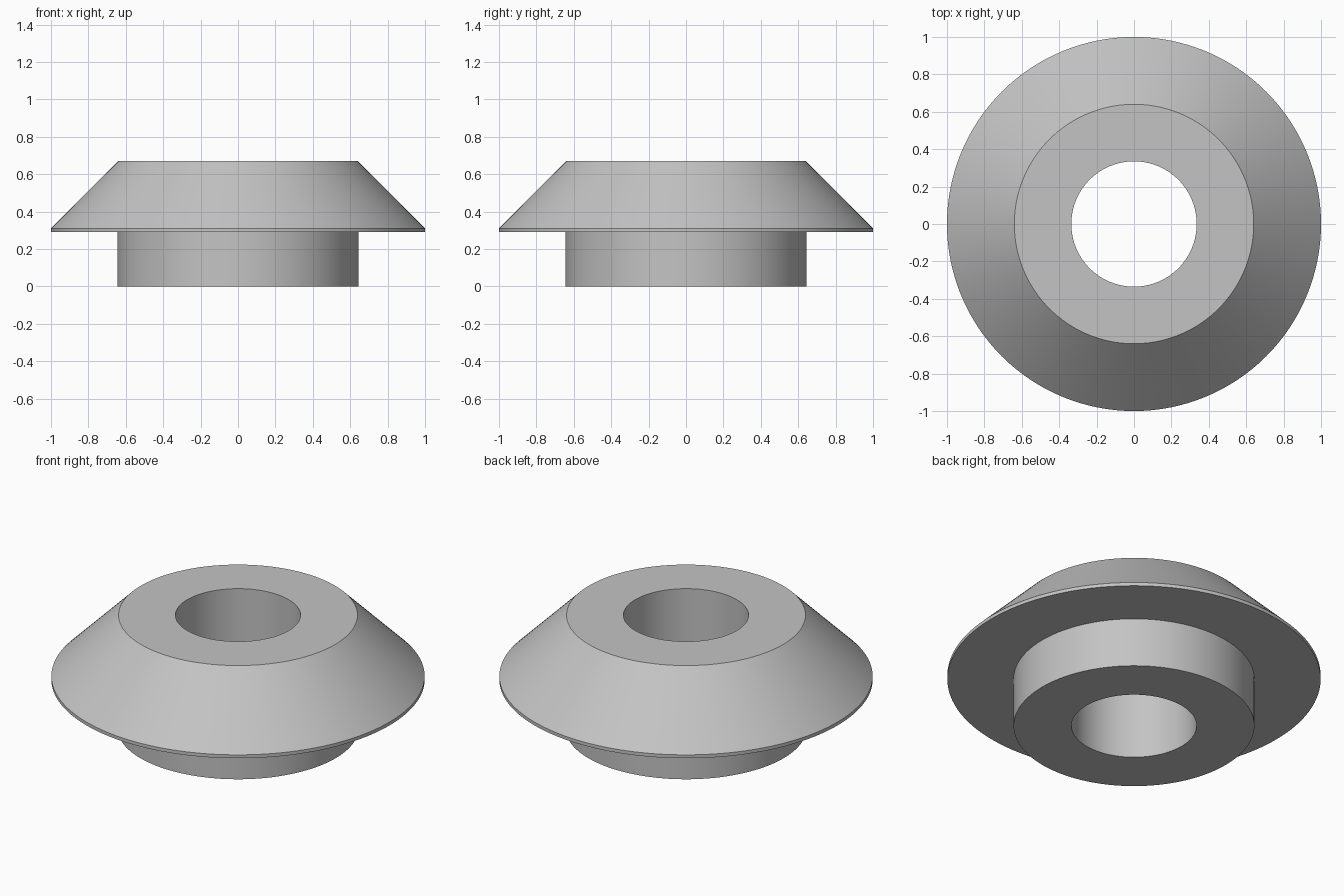
import bpy
import bmesh
import math

cube = bpy.data.objects.get("Cube")
if cube:
    bpy.data.objects.remove(cube, do_unlink=True)

SEGMENTS = 128

# Single grey material
grey = bpy.data.materials.new("plain grey")
grey.use_nodes = True
colour = (0.55, 0.55, 0.55, 1)
grey.diffuse_color = colour
grey.node_tree.nodes["Principled BSDF"].inputs["Base Color"].default_value = colour


def lathe(name, profile, material):
    """Revolve a closed (radius, height) profile around the z axis."""
    bm = bmesh.new()
    rings = []
    for i in range(SEGMENTS):
        a = 2 * math.pi * i / SEGMENTS
        rings.append([bm.verts.new((r * math.cos(a), r * math.sin(a), z))
                      for r, z in profile])
    count = len(profile)
    for i, ring in enumerate(rings):
        following = rings[(i + 1) % SEGMENTS]
        for j in range(count):
            k = (j + 1) % count
            bm.faces.new((ring[j], following[j], following[k], ring[k]))
    bmesh.ops.recalc_face_normals(bm, faces=bm.faces)
    mesh = bpy.data.meshes.new(name)
    bm.to_mesh(mesh)
    bm.free()
    mesh.materials.append(material)
    obj = bpy.data.objects.new(name, mesh)
    bpy.context.collection.objects.link(obj)
    bpy.ops.object.select_all(action="DESELECT")
    obj.select_set(True)
    bpy.context.view_layer.objects.active = obj
    bpy.ops.object.shade_smooth_by_angle(angle=math.radians(30))
    return obj


# Bored bushing: straight hub, thin rim, conical flange and flat top
lathe("flanged_bushing", [
    (0.335, 0), (0.645, 0),
    (0.645, 0.29), (1, 0.29),
    (1, 0.31), (0.64, 0.67),
    (0.335, 0.67),
], grey)
